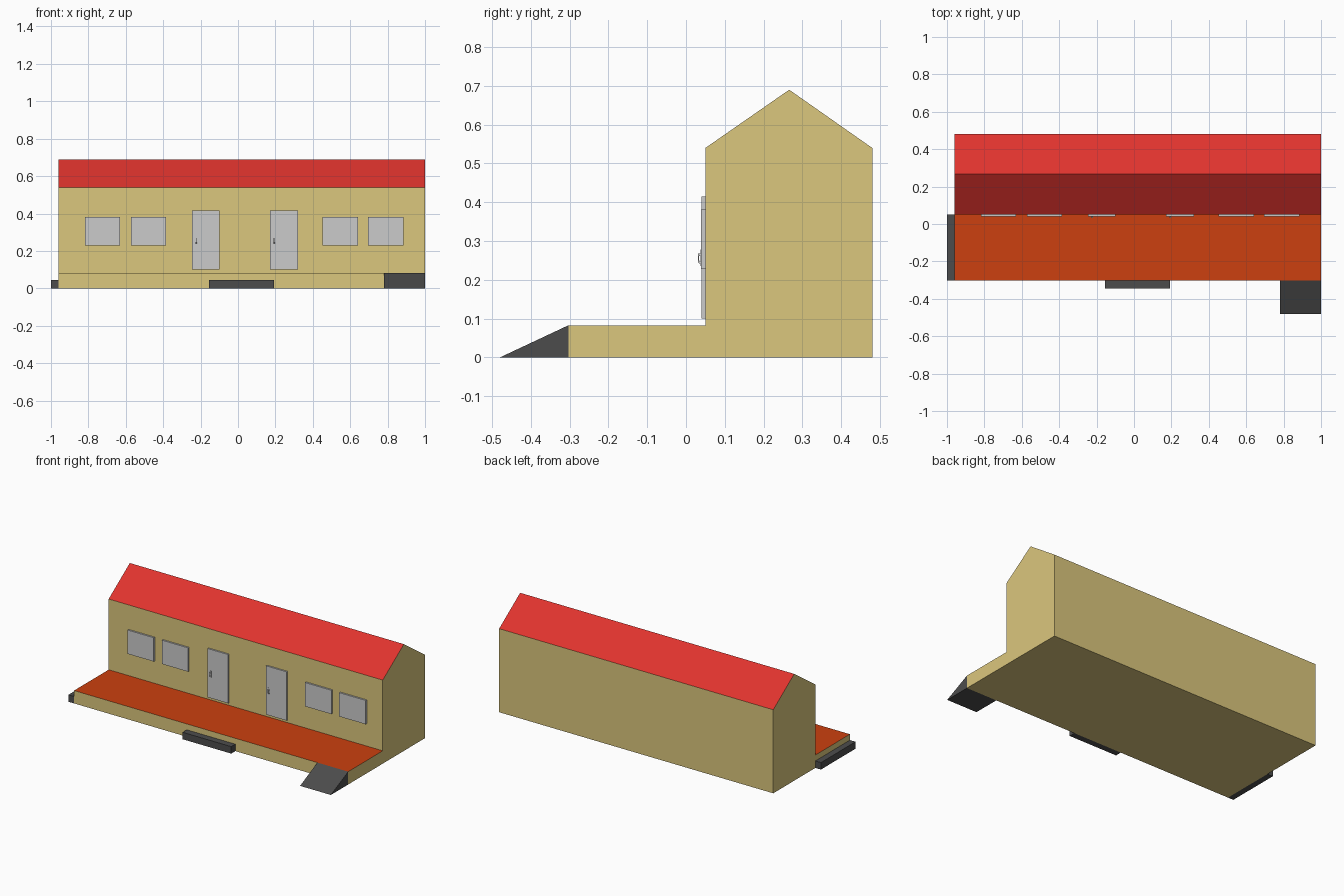
import bpy, bmesh

if "Cube" in bpy.data.objects:
    bpy.data.objects.remove(bpy.data.objects["Cube"])


def material(name, srgb):
    m = bpy.data.materials.new(name)
    m.diffuse_color = [(c / 12.92 if c < 0.04 else ((c + 0.055) / 1.055) ** 2.4) for c in srgb] + [1]
    m.use_nodes = True
    m.node_tree.nodes["Principled BSDF"].inputs["Base Color"].default_value = m.diffuse_color
    return m


TAN = material("tan_wall", (0.86, 0.78, 0.49))
RED = material("red_roof", (0.88, 0.20, 0.18))
ORANGE = material("orange_deck", (0.80, 0.25, 0.06))
DARK = material("dark_concrete", (0.30, 0.30, 0.30))


def prism(name, profile, x0, x1, mats=(), side_mats=None):
    """Extrude a (y, z) profile along x; side_mats maps profile edge -> material slot."""
    bm = bmesh.new()
    a = [bm.verts.new((x0, y, z)) for y, z in profile]
    b = [bm.verts.new((x1, y, z)) for y, z in profile]
    bm.faces.new(a)
    bm.faces.new(b[::-1])
    n = len(profile)
    for i in range(n):
        j = (i + 1) % n
        f = bm.faces.new((a[i], a[j], b[j], b[i]))
        f.material_index = (side_mats or {}).get(i, 0)
    bmesh.ops.recalc_face_normals(bm, faces=bm.faces)
    me = bpy.data.meshes.new(name)
    bm.to_mesh(me)
    bm.free()
    for m in mats:
        me.materials.append(m)
    ob = bpy.data.objects.new(name, me)
    bpy.context.collection.objects.link(ob)
    return ob


def box(name, x, y, z, mats=()):
    return prism(name, [(y[0], z[0]), (y[1], z[0]), (y[1], z[1]), (y[0], z[1])], x[0], x[1], mats)


# House and porch: one continuous profile, with roof and deck surfaces coloured
prism("house_shell",
      [(-0.303, 0), (0.48, 0), (0.48, 0.54), (0.266, 0.69), (0.05, 0.54), (0.05, 0.083), (-0.303, 0.083)],
      -0.96, 1.0, (TAN, RED, ORANGE), {2: 1, 3: 1, 5: 2})

# Access ramp and steps
prism("ramp", [(-0.48, 0), (-0.303, 0), (-0.303, 0.083)], 0.78, 1.0, (DARK,))
box("front_step", (-0.155, 0.193), (-0.345, -0.303), (0, 0.045), (DARK,))
box("side_step", (-1.0, -0.96), (-0.303, 0.05), (0, 0.045), (DARK,))

# Windows
for i, (x0, x1) in enumerate([(-0.818, -0.63), (-0.572, -0.384), (0.453, 0.641), (0.696, 0.886)]):
    box(f"window_{i + 1}", (x0, x1), (0.039, 0.05), (0.228, 0.382))

# Doors, each with a back plate and a lever-shaped handle
for i, x in enumerate((-0.246, 0.172)):
    box(f"door_{i + 1}", (x, x + 0.148), (0.04, 0.05), (0.10, 0.415))
    box(f"door_plate_{i + 1}", (x + 0.017, x + 0.027), (0.0375, 0.04), (0.236, 0.278))
    prism(f"door_handle_{i + 1}",
          [(0.0375, 0.268), (0.031, 0.268), (0.031, 0.245), (0.0375, 0.240), (0.0375, 0.247), (0.034, 0.250),
           (0.034, 0.262), (0.0375, 0.262)], x + 0.018, x + 0.026)
